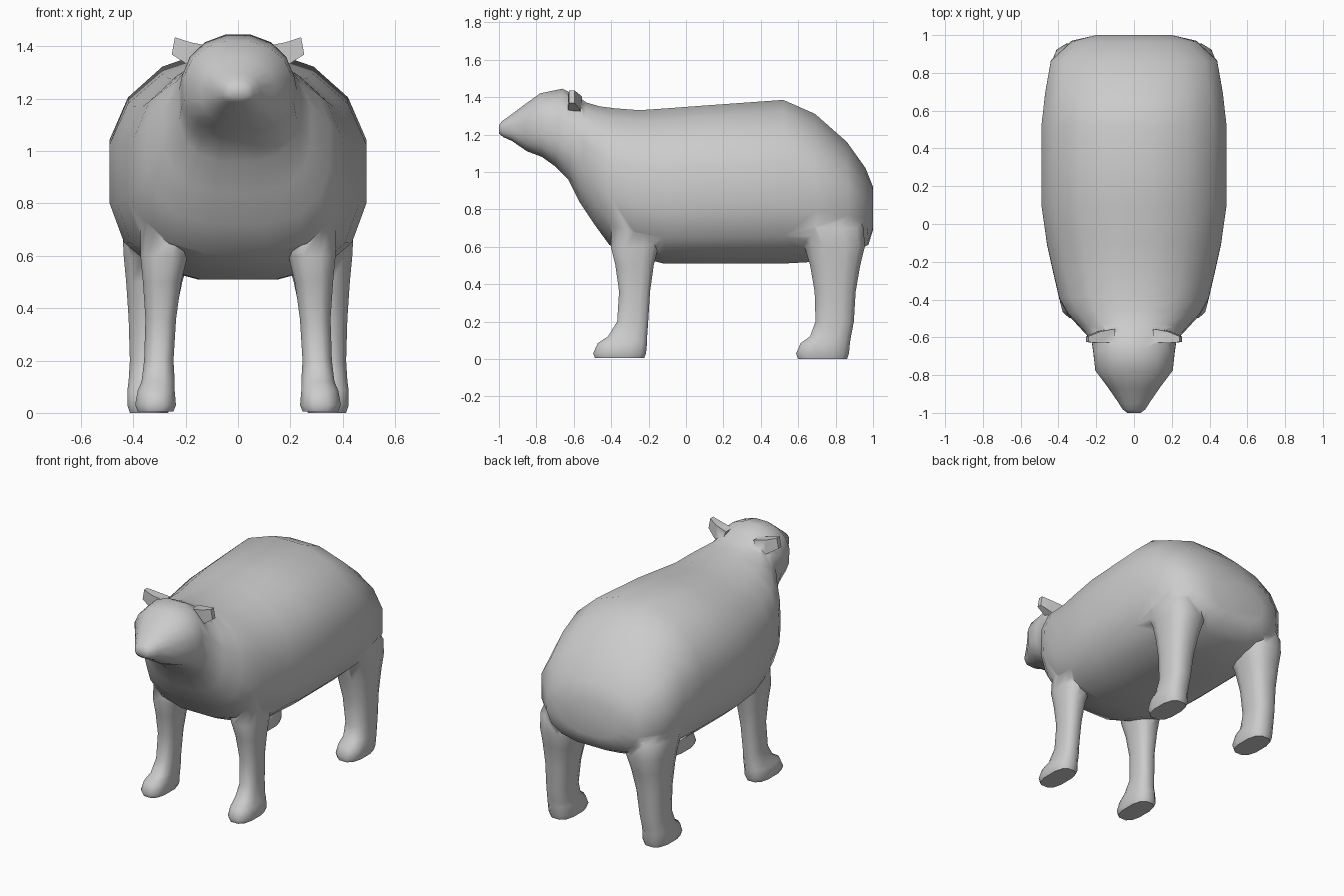
import bpy, bmesh, math
from mathutils import Vector

if "Cube" in bpy.data.objects:
    bpy.data.objects.remove(bpy.data.objects["Cube"])

N = 16


def rounded(a, power):
    """Point on a unit superellipse."""
    c, s = math.cos(a), math.sin(a)
    f = lambda v: math.copysign(abs(v) ** (2 / power), v)
    return f(c), f(s)


def loft(name, rings, mirror=False):
    """Skin a list of closed rings and cap both ends."""
    bm = bmesh.new()
    loops = [[bm.verts.new(p) for p in ring] for ring in rings]
    n = len(loops[0])
    for a, b in zip(loops, loops[1:]):
        for i in range(n):
            j = (i + 1) % n
            bm.faces.new((a[i], a[j], b[j], b[i]))
    bm.faces.new(loops[0])
    bm.faces.new(loops[-1])
    bmesh.ops.recalc_face_normals(bm, faces=bm.faces)
    me = bpy.data.meshes.new(name)
    bm.to_mesh(me)
    bm.free()
    ob = bpy.data.objects.new(name, me)
    bpy.context.collection.objects.link(ob)
    if mirror:
        m = ob.modifiers.new("Mirror", 'MIRROR')
        m.use_mirror_merge = False
    return ob


def activate(ob):
    bpy.ops.object.select_all(action='DESELECT')
    ob.select_set(True)
    bpy.context.view_layer.objects.active = ob


def body_ring(top, bottom, half_width, top_power=2.15, bottom_power=2.8):
    """Ring in the slanted plane through a top and a bottom (y, z) point."""
    t, b = Vector((0, *top)), Vector((0, *bottom))
    mid, up = (t + b) / 2, (t - b) / 2
    pts = []
    for i in range(N):
        p = top_power if i < N // 2 else bottom_power
        c, s = rounded(2 * math.pi * (i + 0.5) / N, p)
        k = 1 / math.cos(math.pi / N) ** (2 / p)   # keep full width and height
        pts.append(mid + up * s * k + Vector((half_width * c * k, 0, 0)))
    return pts


def leg_ring(z, y0, y1, x0, x1):
    pts = []
    for i in range(12):
        c, s = rounded(2 * math.pi * (i + 0.5) / 12, 2.7)
        pts.append(((x0 + x1) / 2 + c * (x1 - x0) / 2,
                    (y0 + y1) / 2 + s * (y1 - y0) / 2, z))
    return pts


def ear_ring(x, y, z, half_y, half_z, lean):
    return [(x + lean * sz, y + sy * half_y, z + sz * half_z)
            for sy, sz in ((-1, -1), (1, -1), (1, 1), (-1, 1))]


# Body, neck and head: top point, bottom point, half width
sections = [
    ((1.0, 0.92), (1.0, 0.69), 0.20),
    ((0.96, 1.02), (0.975, 0.61), 0.33),
    ((0.86, 1.16), (0.87, 0.56), 0.44),
    ((0.69, 1.31), (0.70, 0.52), 0.47),
    ((0.52, 1.385), (0.52, 0.51), 0.49),
    ((0.10, 1.355), (0.10, 0.51), 0.49),
    ((-0.10, 1.34), (-0.12, 0.51), 0.46),
    ((-0.25, 1.33), (-0.28, 0.55), 0.425),
    ((-0.38, 1.34), (-0.41, 0.61), 0.395),
    ((-0.46, 1.35), (-0.49, 0.72), 0.35),
    ((-0.53, 1.37), (-0.57, 0.84), 0.28),
    ((-0.59, 1.41), (-0.63, 0.96), 0.225),
    ((-0.66, 1.445), (-0.70, 1.03), 0.215),
    ((-0.78, 1.42), (-0.77, 1.08), 0.205),
    ((-0.87, 1.355), (-0.85, 1.11), 0.14),
    ((-0.95, 1.295), (-0.93, 1.165), 0.085),
    ((-0.985, 1.27), (-0.975, 1.185), 0.06),
    ((-1.0, 1.25), (-1.0, 1.205), 0.035),
]
body = loft("bear_body", [body_ring(*s) for s in sections])

# Front legs with paws: z, y range, x range
front = [
    (0.90, -0.36, -0.12, 0.18, 0.34),
    (0.72, -0.40, -0.12, 0.16, 0.375),
    (0.60, -0.405, -0.145, 0.19, 0.375),
    (0.50, -0.38, -0.17, 0.215, 0.365),
    (0.36, -0.36, -0.19, 0.235, 0.355),
    (0.20, -0.37, -0.20, 0.245, 0.36),
    (0.12, -0.42, -0.205, 0.24, 0.37),
    (0.085, -0.475, -0.205, 0.24, 0.385),
    (0.03, -0.50, -0.21, 0.235, 0.395),
    (0.005, -0.49, -0.22, 0.245, 0.385),
]
front_legs = loft("front_legs", [leg_ring(*r) for r in front], mirror=True)

# Hind legs with paws
hind = [
    (0.85, 0.56, 0.88, 0.18, 0.40),
    (0.70, 0.58, 0.955, 0.17, 0.445),
    (0.60, 0.63, 0.96, 0.18, 0.44),
    (0.50, 0.66, 0.935, 0.21, 0.43),
    (0.36, 0.685, 0.91, 0.24, 0.42),
    (0.20, 0.69, 0.90, 0.26, 0.415),
    (0.12, 0.66, 0.885, 0.265, 0.42),
    (0.085, 0.61, 0.88, 0.26, 0.425),
    (0.03, 0.585, 0.875, 0.255, 0.425),
    (0.0, 0.595, 0.865, 0.265, 0.415),
]
hind_legs = loft("hind_legs", [leg_ring(*r) for r in hind], mirror=True)

# Ears: small blunt wedges pointing outward
ears = loft("ears", [ear_ring(0.12, -0.59, 1.35, 0.035, 0.05, -0.02),
                     ear_ring(0.19, -0.60, 1.375, 0.03, 0.04, -0.01),
                     ear_ring(0.247, -0.61, 1.402, 0.015, 0.033, -0.006)],
            mirror=True)

# Weld the limbs and ears into one continuous skin
activate(body)
for part in (front_legs, hind_legs, ears):
    u = body.modifiers.new("Union", 'BOOLEAN')
    u.operation = 'UNION'
    u.solver = 'EXACT'
    u.object = part
    bpy.ops.object.modifier_apply(modifier=u.name)
    bpy.data.objects.remove(part)
bpy.ops.object.shade_smooth_by_angle(angle=math.radians(62))
